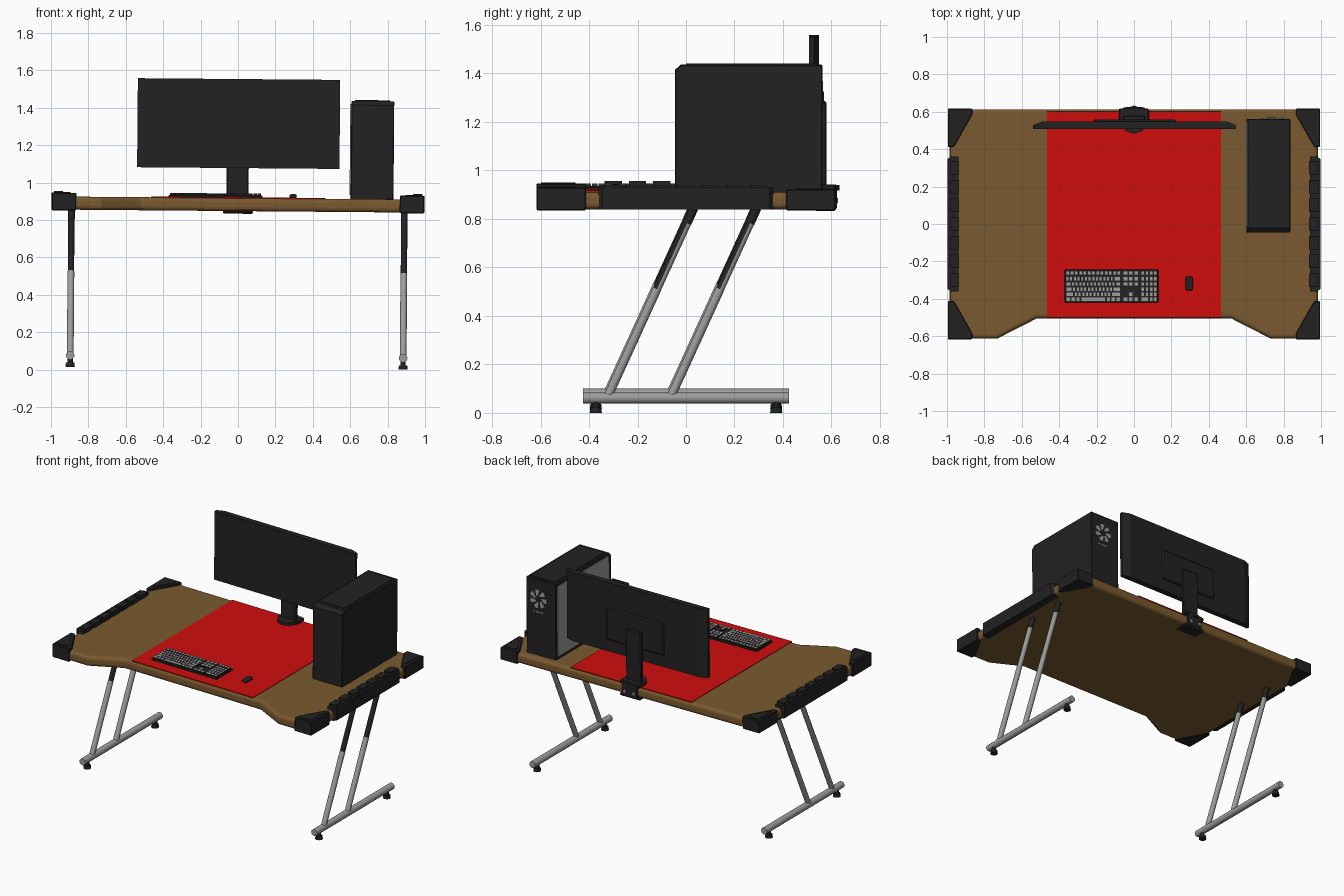
import bpy, bmesh, math
from mathutils import Matrix, Vector

if "Cube" in bpy.data.objects:
    bpy.data.objects.remove(bpy.data.objects["Cube"])

# The whole desk leans very slightly to the right
TILT = (Matrix.Translation((0, 0, 0.9)) @ Matrix.Rotation(0.0085, 4, 'Y')
        @ Matrix.Translation((0, 0, -0.9)))


def material(name, rgb):
    m = bpy.data.materials.new(name)
    m.diffuse_color = (*rgb, 1)
    m.use_nodes = True
    m.node_tree.nodes["Principled BSDF"].inputs["Base Color"].default_value = m.diffuse_color
    return m


BLACK = material("black plastic", (0.016, 0.016, 0.016))
BROWN = material("brown wood", (0.195, 0.102, 0.029))
RED = material("red mat", (0.63, 0.004, 0.004))
GREY = material("grey metal", (0.34, 0.34, 0.34))


def finish(name, bm, mats, bevel=0, segments=2, smooth=False):
    bmesh.ops.recalc_face_normals(bm, faces=bm.faces)
    me = bpy.data.meshes.new(name)
    bm.to_mesh(me)
    bm.free()
    for m in mats:
        me.materials.append(m)
    ob = bpy.data.objects.new(name, me)
    bpy.context.collection.objects.link(ob)
    ob.matrix_world = TILT
    if smooth:
        bpy.ops.object.select_all(action='DESELECT')
        ob.select_set(True)
        bpy.context.view_layer.objects.active = ob
        bpy.ops.object.shade_smooth_by_angle(angle=math.radians(40))
    if bevel:
        b = ob.modifiers.new("bevel", 'BEVEL')
        b.width, b.segments = bevel, segments
        b.limit_method, b.angle_limit = 'ANGLE', math.radians(50)
    return ob


def add_prism(bm, pts, axis, lo, hi):
    """Extrude a 2D outline along an axis (x: y,z outline; y: x,z; z: x,y)."""
    def put(p, d):
        v = list(p)
        v.insert("xyz".index(axis), d)
        return bm.verts.new(v)
    a, b = [put(p, lo) for p in pts], [put(p, hi) for p in pts]
    n = len(pts)
    caps = [bm.faces.new(a), bm.faces.new(b)]
    for i in range(n):
        bm.faces.new((a[i], a[(i + 1) % n], b[(i + 1) % n], b[i]))
    return caps


def rect(x0, x1, y0, y1):
    return [(x0, y0), (x1, y0), (x1, y1), (x0, y1)]


def prism(name, pts, axis, lo, hi, mat, **kw):
    bm = bmesh.new()
    add_prism(bm, pts, axis, lo, hi)
    return finish(name, bm, [mat], **kw)


def box(name, x0, x1, y0, y1, z0, z1, mat, **kw):
    return prism(name, rect(x0, x1, y0, y1), 'z', z0, z1, mat, **kw)


def tube(name, p0, p1, r, mats, r2=None, sides=12, dark_front=False):
    p0, p1 = Vector(p0), Vector(p1)
    d = p1 - p0
    bm = bmesh.new()
    m = Matrix.Translation((p0 + p1) / 2) @ d.to_track_quat('Z', 'Y').to_matrix().to_4x4()
    bmesh.ops.create_cone(bm, cap_ends=True, segments=sides, radius1=r,
                          radius2=r if r2 is None else r2, depth=d.length, matrix=m)
    if dark_front:
        bm.normal_update()
        for f in bm.faces:
            f.material_index = int(f.normal.y < -0.2)
    return finish(name, bm, mats, smooth=True)


# Desk top with a cut-out front edge and rounded rim
half = [(0.52, -0.505), (0.73, -0.612), (0.985, -0.612), (0.985, 0.612)]
outline = half + [(-x, y) for x, y in reversed(half)]
prism("desk_top", outline, 'z', 0.848, 0.918, BROWN, bevel=0.022, segments=3)

# Mat across the middle
box("desk_mat", -0.465, 0.465, -0.5, 0.602, 0.916, 0.922, RED)

for s, side in ((-1, "left"), (1, "right")):
    # Corner guards, each with a raised triangular plate
    for t, end, top in ((-1, "front", 0.938), (1, "back", 0.93)):
        pts = [(0.995, 0.617), (0.865, 0.617), (0.865, 0.585), (0.95, 0.435), (0.965, 0.412), (0.995, 0.412)]
        prism(f"{side}_{end}_corner_guard", [(s * x, t * y) for x, y in pts],
              'z', 0.844, top, BLACK, bevel=0.004, segments=1)
        tri = [(0.975, 0.598), (0.895, 0.598), (0.895, 0.57), (0.962, 0.455), (0.975, 0.455)]
        prism(f"{side}_{end}_guard_plate", [(s * x, t * y) for x, y in tri],
              'z', top - 0.004, top + 0.004, BLACK)

    # Ribbed side rail
    rail = [(0.94, -0.36), (0.98, -0.36), (0.998, -0.345), (0.998, 0.345), (0.98, 0.36), (0.94, 0.36)]
    prism(f"{side}_side_rail", [(s * x, y) for x, y in rail], 'z', 0.848, 0.938, BLACK)
    bm = bmesh.new()
    for i in range(7):
        y = -0.3 + i * 0.1
        xs = sorted((s * 0.935, s * 0.985))
        add_prism(bm, rect(*xs, y - 0.036, y + 0.036), 'z', 0.915, 0.948)
    finish(f"{side}_rail_ribs", bm, [BLACK])

    # Base bar with adjustable feet
    x = s * 0.89
    tube(f"{side}_base_bar", (x, -0.425, 0.069), (x, 0.425, 0.069), 0.023, [GREY])
    for t, end in ((-1, "front"), (1, "back")):
        y = t * 0.372
        tube(f"{side}_{end}_foot", (x, y, 0.008), (x, y, 0.03), 0.025, [BLACK], r2=0.022)
        tube(f"{side}_{end}_foot_stem", (x, y, 0.028), (x, y, 0.055), 0.014, [BLACK])

    # Pair of slanted legs, dark along the front of the upper half
    for y, end in ((-0.322, "front"), (-0.062, "back")):
        low = Vector((x, y, 0.075))
        high = Vector((x, y + 0.355, 0.852))
        mid, cap = low.lerp(high, 0.57), low.lerp(high, 0.92)
        tube(f"{side}_{end}_leg", low, mid, 0.018, [GREY])
        tube(f"{side}_{end}_upper_leg", mid, cap, 0.017, [GREY, BLACK], dark_front=True)
        tube(f"{side}_{end}_leg_bracket", cap, high, 0.018, [BLACK])

# Monitor: bevelled panel, back hump, arm and clamp
panel = [(-0.541, 0.508), (0.541, 0.508), (0.541, 0.528), (0.49, 0.548), (-0.49, 0.548), (-0.541, 0.528)]
prism("monitor_panel", panel, 'z', 1.078, 1.554, BLACK)
box("monitor_back_housing", -0.22, 0.22, 0.54, 0.56, 1.16, 1.38, BLACK, bevel=0.008, segments=1)
box("monitor_arm", -0.062, 0.056, 0.552, 0.58, 0.93, 1.285, BLACK, bevel=0.006, segments=1)
tube("monitor_base", (0, 0.558, 0.918), (0, 0.558, 0.94), 0.075, [BLACK], sides=10)
box("clamp_top", -0.08, 0.08, 0.545, 0.618, 0.918, 0.942, BLACK, bevel=0.006, segments=1)
box("clamp_back", -0.06, 0.06, 0.602, 0.622, 0.84, 0.942, BLACK, bevel=0.005, segments=1)
box("clamp_bottom", -0.08, 0.08, 0.53, 0.618, 0.834, 0.852, BLACK, bevel=0.006, segments=1)
for x in (-0.035, 0.035):
    tube("clamp_screw", (x, 0.618, 0.875), (x, 0.626, 0.875), 0.01, [GREY])

# Computer case with a chamfered front, pale side panel and recessed lid
case = [(-0.045, 0.915), (-0.045, 1.42), (-0.022, 1.442), (0.562, 1.442), (0.562, 0.915)]
prism("computer_case", case, 'x', 0.602, 0.831, BLACK, bevel=0.004, segments=1)
box("case_lid", 0.62, 0.812, 0.0, 0.54, 1.438, 1.447, BLACK)
box("case_side_panel", 0.596, 0.604, -0.015, 0.55, 0.94, 1.425, GREY)

# Rear fan: seven swept blades, hub and vent slats
fx, fz = 0.735, 1.31
bm = bmesh.new()
for i in range(7):
    a = i * math.tau / 7
    blade = [(fx + r * math.cos(a + o), fz + r * math.sin(a + o))
             for r, o in ((0.022, 0), (0.064, 0.3), (0.066, 0.55), (0.06, 0.85), (0.022, 0.5))]
    add_prism(bm, blade, 'y', 0.56, 0.566)
finish("rear_fan_blades", bm, [GREY])
tube("rear_fan_hub", (fx, 0.558, fz), (fx, 0.569, fz), 0.022, [BLACK])
bm = bmesh.new()
for i in range(4):
    add_prism(bm, rect(0.7 + i * 0.02, 0.714 + i * 0.02, 1.215, 1.224), 'y', 0.56, 0.565)
finish("rear_vent_slats", bm, [GREY])

# Keyboard: dark tray and staggered rows of pale-topped keys
box("keyboard_tray", -0.372, 0.13, -0.42, -0.243, 0.918, 0.932, BLACK, bevel=0.004, segments=1)
bm = bmesh.new()


def key_row(x0, x1, row, widths):
    y1 = -0.25 - row * 0.0275 - (0.004 if row else 0)
    unit, x = (x1 - x0) / sum(widths), x0
    for w in widths:
        caps = add_prism(bm, rect(x + 0.002, x + w * unit - 0.002, y1 - 0.0235, y1), 'z', 0.93, 0.942)
        caps[1].material_index = 1
        x += w * unit


MAIN = [[1] * 13, [1] * 13 + [2], [1.5] + [1] * 12 + [1.5], [1.8] + [1] * 11 + [2.2],
        [2.3] + [1] * 10 + [2.7], [1.3, 1.2, 1.2, 6.3, 1.2, 1.2, 1.3]]
for r, widths in enumerate(MAIN):
    key_row(-0.366, -0.07, r, widths)
    key_row(0.036, 0.124, r, [1] * 4 if r < 5 else [2, 1, 1])
    if r < 3:
        key_row(-0.06, 0.026, r, [1] * 3)
key_row(-0.031, -0.003, 4, [1])
key_row(-0.06, 0.026, 5, [1] * 3)
finish("keyboard_keys", bm, [BLACK, GREY])

# Mouse
box("mouse", 0.275, 0.314, -0.356, -0.28, 0.92, 0.941, BLACK, bevel=0.009, segments=3)
